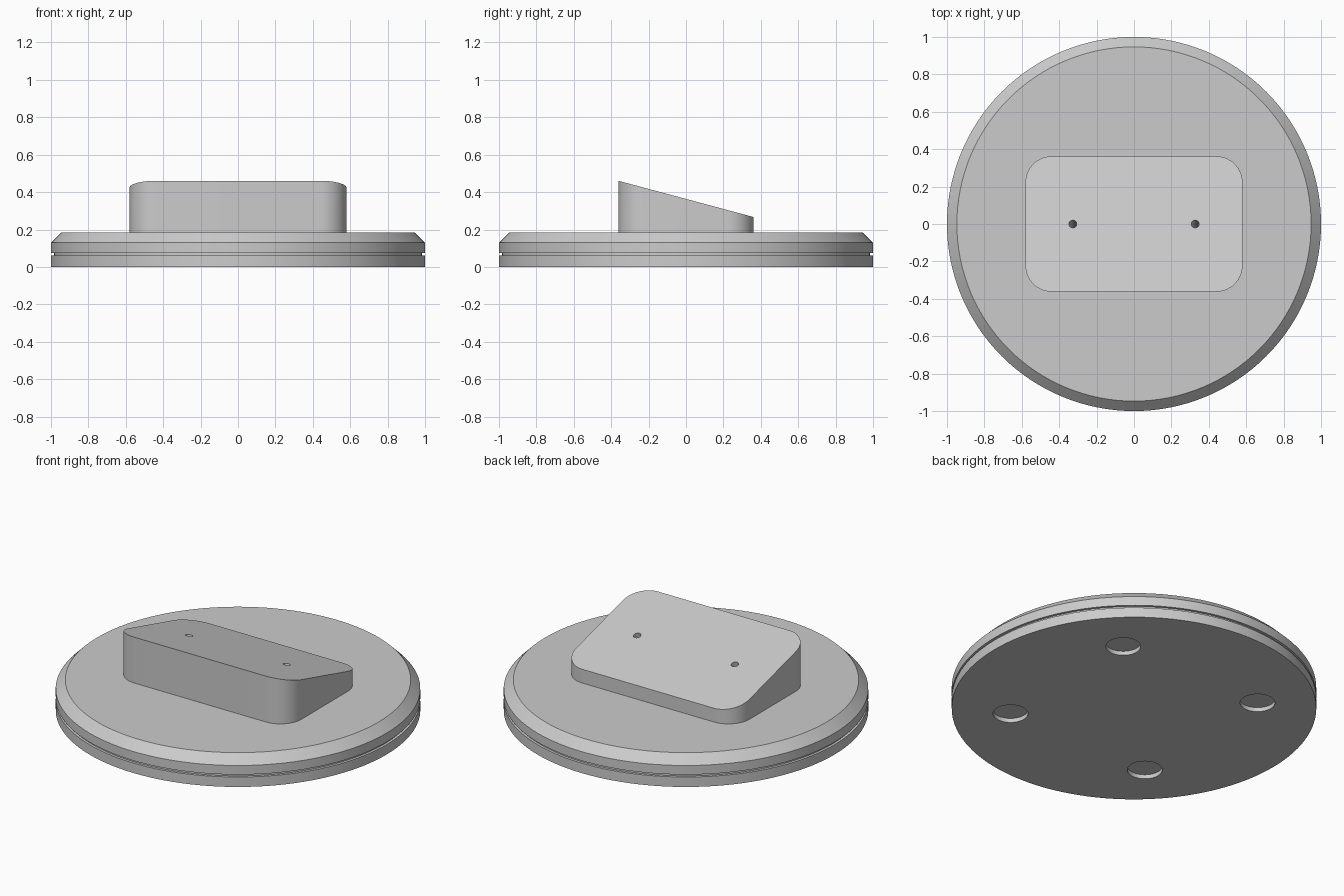
import bpy, bmesh, math
from mathutils import Matrix, Vector

cube = bpy.data.objects.get("Cube")
if cube:
    bpy.data.objects.remove(cube, do_unlink=True)

grey = bpy.data.materials.new("plain grey")
grey.use_nodes = True
colour = (0.6, 0.6, 0.6, 1)
grey.diffuse_color = colour
grey.node_tree.nodes["Principled BSDF"].inputs["Base Color"].default_value = colour


def make_object(name, bm):
    bmesh.ops.recalc_face_normals(bm, faces=bm.faces)
    mesh = bpy.data.meshes.new(name)
    bm.to_mesh(mesh)
    bm.free()
    mesh.materials.append(grey)
    obj = bpy.data.objects.new(name, mesh)
    bpy.context.collection.objects.link(obj)
    return obj


def lathe(name, profile, segments=128):
    """Stack rings of (radius, height) and close both ends."""
    bm = bmesh.new()
    rings = []
    for r, z in profile:
        rings.append([bm.verts.new((r * math.cos(math.tau * i / segments),
                                    r * math.sin(math.tau * i / segments), z))
                      for i in range(segments)])
    for low, high in zip(rings, rings[1:]):
        for i in range(segments):
            j = (i + 1) % segments
            bm.faces.new((low[i], low[j], high[j], high[i]))
    bm.faces.new(rings[0])
    bm.faces.new(rings[-1])
    return make_object(name, bm)


def cylinders(name, places, radius, depth):
    bm = bmesh.new()
    for place in places:
        bmesh.ops.create_cone(bm, cap_ends=True, segments=48, radius1=radius,
                              radius2=radius, depth=depth, matrix=place)
    return make_object(name, bm)


def cut_and_smooth(obj, cutter):
    mod = obj.modifiers.new("holes", 'BOOLEAN')
    mod.operation = 'DIFFERENCE'
    mod.solver = 'EXACT'
    mod.object = cutter
    bpy.ops.object.select_all(action='DESELECT')
    bpy.context.view_layer.objects.active = obj
    obj.select_set(True)
    bpy.ops.object.modifier_apply(modifier=mod.name)
    bpy.data.objects.remove(cutter, do_unlink=True)
    bpy.ops.object.shade_smooth_by_angle(angle=math.radians(25))


# Round base with a rim groove and a chamfered top edge
base = lathe("round_base", [(1, 0), (1, 0.06), (0.985, 0.06), (0.985, 0.075),
                            (1, 0.075), (1, 0.13), (0.947, 0.183)])

# Four shallow foot recesses underneath
feet = [Matrix.Rotation(math.radians(45 + 90 * k), 4, 'Z')
        @ Matrix.Translation((0.68, 0, 0)) for k in range(4)]
cut_and_smooth(base, cylinders("foot_cutter", feet, 0.096, 0.05))

# Rounded block with a top sloping down to the back
half_x, half_y, corner, mid_z = 0.58, 0.362, 0.14, 0.3635
slope = math.radians(15)
bm = bmesh.new()
outline = []
for k, (sx, sy) in enumerate([(1, 1), (-1, 1), (-1, -1), (1, -1)]):
    for i in range(17):
        a = math.radians(90) * (k + i / 16)
        outline.append((sx * (half_x - corner) + corner * math.cos(a),
                        sy * (half_y - corner) + corner * math.sin(a)))
bottom = [bm.verts.new((x, y, 0.183)) for x, y in outline]
top = [bm.verts.new((x, y, mid_z - y * math.tan(slope))) for x, y in outline]
for i in range(len(outline)):
    j = (i + 1) % len(outline)
    bm.faces.new((bottom[i], bottom[j], top[j], top[i]))
bm.faces.new(bottom)
bm.faces.new(top)
block = make_object("sloped_block", bm)

# Two pin holes square to the sloping top
pins = [Matrix.Translation((x, 0, mid_z)) @ Matrix.Rotation(-slope, 4, 'X')
        for x in (-0.327, 0.327)]
cut_and_smooth(block, cylinders("pin_cutter", pins, 0.021, 0.3))
